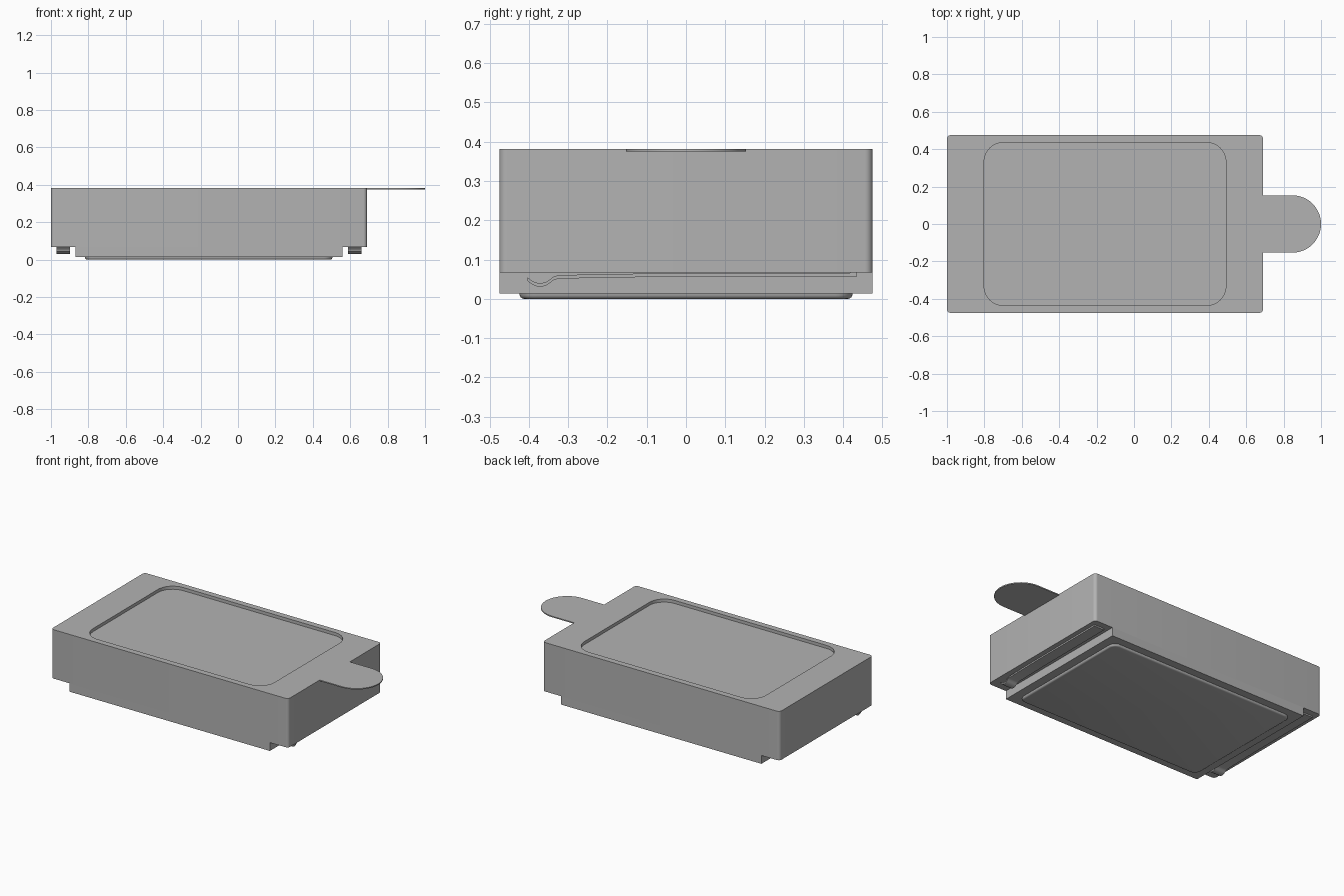
import bpy, bmesh, math

cube = bpy.data.objects.get("Cube")
if cube:
    bpy.data.objects.remove(cube, do_unlink=True)

grey = bpy.data.materials.new("plain grey")
grey.use_nodes = True
colour = (0.45, 0.45, 0.45, 1)
grey.diffuse_color = colour
grey.node_tree.nodes["Principled BSDF"].inputs["Base Color"].default_value = colour


def rounded_rect(x0, x1, y0, y1, r, steps=8):
    """Counter-clockwise outline of a rectangle with round corners."""
    if r == 0:
        return [(x0, y0), (x1, y0), (x1, y1), (x0, y1)]
    corners = [(x1 - r, y1 - r), (x0 + r, y1 - r), (x0 + r, y0 + r), (x1 - r, y0 + r)]
    return [(cx + r * math.cos(a), cy + r * math.sin(a))
            for q, (cx, cy) in enumerate(corners)
            for a in [(q + i / steps) * math.pi / 2 for i in range(steps + 1)]]


def loft(name, layers, place=lambda u, v, w: (u, v, w)):
    """Skin a stack of (outline, level) layers and cap both ends."""
    bm = bmesh.new()
    rings = [[bm.verts.new(place(u, v, w)) for u, v in outline] for outline, w in layers]
    n = len(rings[0])
    for a, b in zip(rings, rings[1:]):
        for i in range(n):
            j = (i + 1) % n
            bm.faces.new((a[i], a[j], b[j], b[i]))
    bm.faces.new(rings[0][::-1])
    bm.faces.new(rings[-1])
    bmesh.ops.recalc_face_normals(bm, faces=bm.faces)
    mesh = bpy.data.meshes.new(name)
    bm.to_mesh(mesh)
    bm.free()
    mesh.materials.append(grey)
    obj = bpy.data.objects.new(name, mesh)
    bpy.context.collection.objects.link(obj)
    bpy.ops.object.select_all(action="DESELECT")
    obj.select_set(True)
    bpy.context.view_layer.objects.active = obj
    bpy.ops.object.shade_smooth_by_angle(angle=math.radians(35))
    return obj


TOP, LEDGE, BASE = 0.382, 0.067, 0.013

# Main case: outer wall, flat rim and a shallow recess in the top
outer = rounded_rect(-1, 0.69, -0.475, 0.475, 0.02)
recess = rounded_rect(-0.802, 0.492, -0.436, 0.436, 0.105)
loft("case", [(outer, LEDGE), (outer, TOP), (recess, TOP), (recess, TOP - 0.02)])

# Lower block that leaves a ledge at each end
block = rounded_rect(-0.87, 0.56, -0.475, 0.475, 0)
loft("lower_block", [(block, BASE), (block, LEDGE)])

# Base plate with a rounded lower edge
plate = []
for i in range(5):
    a = i * math.pi / 8
    inset = 0.012 * (1 - math.sin(a))
    plate.append((rounded_rect(-0.818 + inset, 0.505 - inset, -0.424 + inset,
                               0.424 - inset, 0.045 - inset),
                  BASE * (1 - math.cos(a))))
loft("base_plate", plate)

# Thin pull tab with a half-round end
R = 0.153
tab = [(0.68, -R)] + [(1 - R + R * math.cos(a), R * math.sin(a))
                      for a in [(i / 24 - 0.5) * math.pi for i in range(25)]] + [(0.68, R)]
loft("pull_tab", [(tab, TOP - 0.007), (tab, TOP)])

# Spring contacts: bent strips under both ledges, dipping at the front
path = [(-0.403, 0.050), (-0.393, 0.042), (-0.383, 0.037), (-0.370, 0.035), (-0.357, 0.038),
        (-0.345, 0.046), (-0.337, 0.052), (-0.325, 0.056), (-0.1, 0.060), (0.435, 0.062)]
T = 0.0045
profile = [(y, z - T) for y, z in path] + [(y, z + T) for y, z in reversed(path)]
for side, x in (("right", -0.935), ("left", 0.625)):
    loft(side + "_spring_contact", [(profile, x - 0.036), (profile, x + 0.036)],
         lambda y, z, w: (w, y, z))
